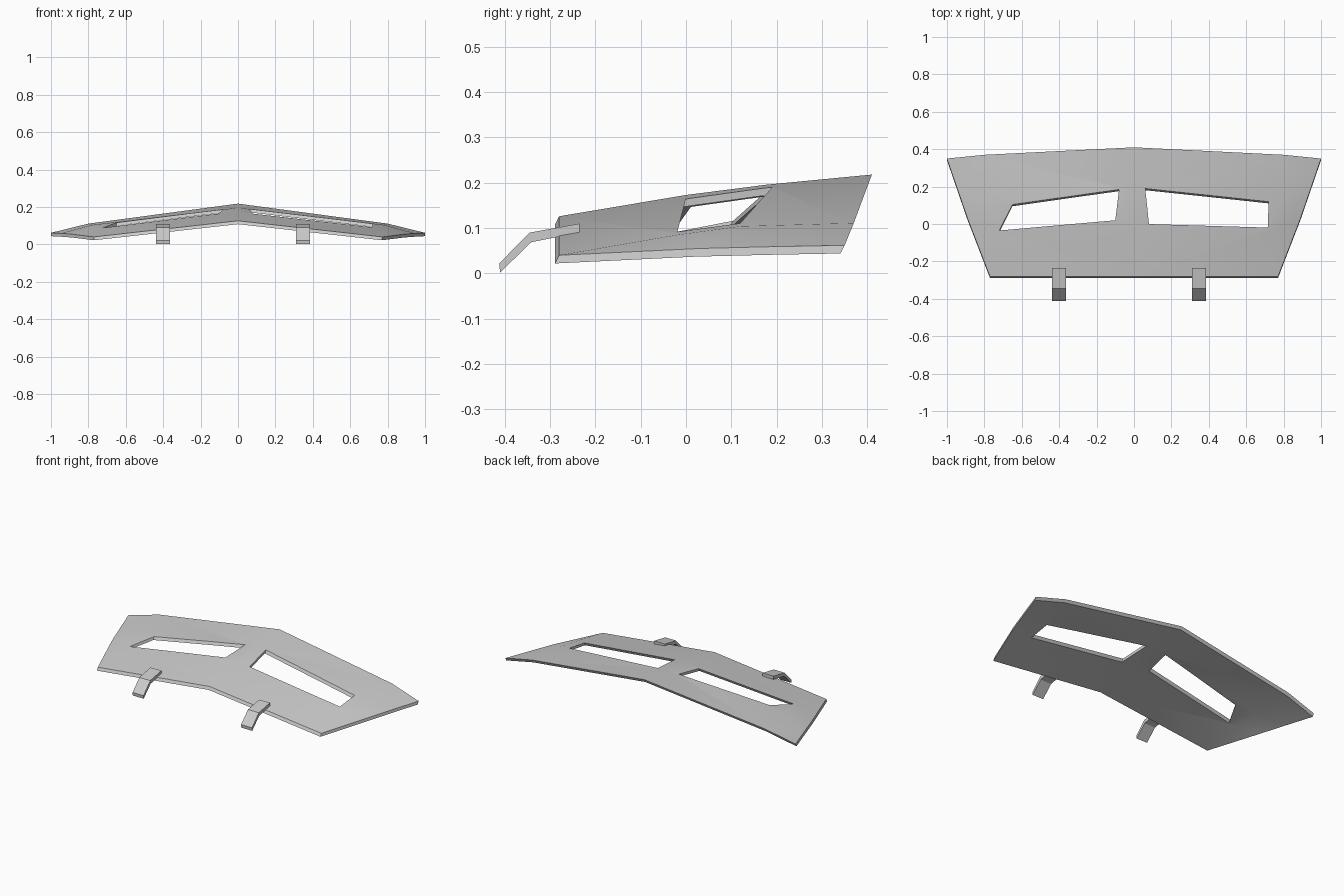
import bpy, bmesh
from mathutils import Vector

cube = bpy.data.objects.get("Cube")
if cube:
    bpy.data.objects.remove(cube, do_unlink=True)

grey = bpy.data.materials.new("light_grey")
grey.use_nodes = True
colour = (0.6, 0.6, 0.6, 1)
grey.diffuse_color = colour
grey.node_tree.nodes["Principled BSDF"].inputs["Base Color"].default_value = colour


def make_object(name, bm):
    bmesh.ops.recalc_face_normals(bm, faces=bm.faces[:])
    mesh = bpy.data.meshes.new(name)
    bm.to_mesh(mesh)
    bm.free()
    mesh.materials.append(grey)
    obj = bpy.data.objects.new(name, mesh)
    bpy.context.collection.objects.link(obj)
    return obj


def prism(name, points, offset):
    """Extrude a polygon along an offset."""
    bm = bmesh.new()
    face = bm.faces.new([bm.verts.new(p) for p in points])
    out = bmesh.ops.extrude_face_region(bm, geom=[face], use_keep_orig=True)
    bmesh.ops.translate(bm, vec=offset,
                        verts=[v for v in out["geom"] if isinstance(v, bmesh.types.BMVert)])
    return make_object(name, bm)


# Curved plate: ridge, crease and side lines, from front to back
drop = Vector((0, -0.009, -0.018))
ridge = [(0, -.28, .126), (0, 0, .173), (0, .18, .196), (0, .41, .218)]
crease = [(.77, -.28, .04), (.775, -.02, .085), (.78, .12, .104), (.8, .37, .111)]
side = [(.77, -.28, .04), (.89, .03, .055), (.945, .19, .059), (1, .35, .062)]
bm = bmesh.new()
for sx in (1, -1):
    rows = [[bm.verts.new((x * sx, y, z)) for x, y, z in line] for line in (ridge, crease, side)]
    for a, b in zip(rows, rows[1:]):
        for i in range(3):
            bm.faces.new((a[i], b[i], b[i + 1], a[i + 1]))
bmesh.ops.remove_doubles(bm, verts=bm.verts[:], dist=0.0001)
bmesh.ops.dissolve_degenerate(bm, edges=bm.edges[:], dist=0.0001)
bmesh.ops.triangulate(bm, faces=bm.faces[:])
out = bmesh.ops.extrude_face_region(bm, geom=bm.faces[:], use_keep_orig=True)
bmesh.ops.translate(bm, vec=drop,
                    verts=[v for v in out["geom"] if isinstance(v, bmesh.types.BMVert)])
plate = make_object("plate", bm)

# Two slanted window openings
windows = {
    "left_window_cutter": [(.06, .19, .19), (.72, .12, .112), (.715, -.02, .09), (.08, 0, .165)],
    "right_window_cutter": [(-.08, .185, .188), (-.65, .105, .118),
                            (-.72, -.035, .088), (-.10, .02, .165)],
}
for name, points in windows.items():
    lifted = [Vector(p) - drop * 3 for p in points]
    cutter = prism(name, lifted, drop * 7)
    cut = plate.modifiers.new(name, "BOOLEAN")
    cut.operation = "DIFFERENCE"
    cut.solver = "EXACT"
    cut.object = cutter
    bpy.context.view_layer.objects.active = plate
    bpy.ops.object.modifier_apply(modifier=cut.name)
    bpy.data.objects.remove(cutter, do_unlink=True)

bpy.ops.object.select_all(action="DESELECT")
plate.select_set(True)
bpy.context.view_layer.objects.active = plate
bpy.ops.object.shade_smooth_by_angle(angle=0.5)

# Bent mounting tabs on the front edge
tab = [(-.412, .022), (-.345, .09), (-.235, .11), (-.235, .09), (-.341, .069), (-.41, .002)]
for name, x in (("right_tab", -.438), ("left_tab", .31)):
    prism(name, [(x, y, z) for y, z in tab], Vector((.075, 0, 0)))
